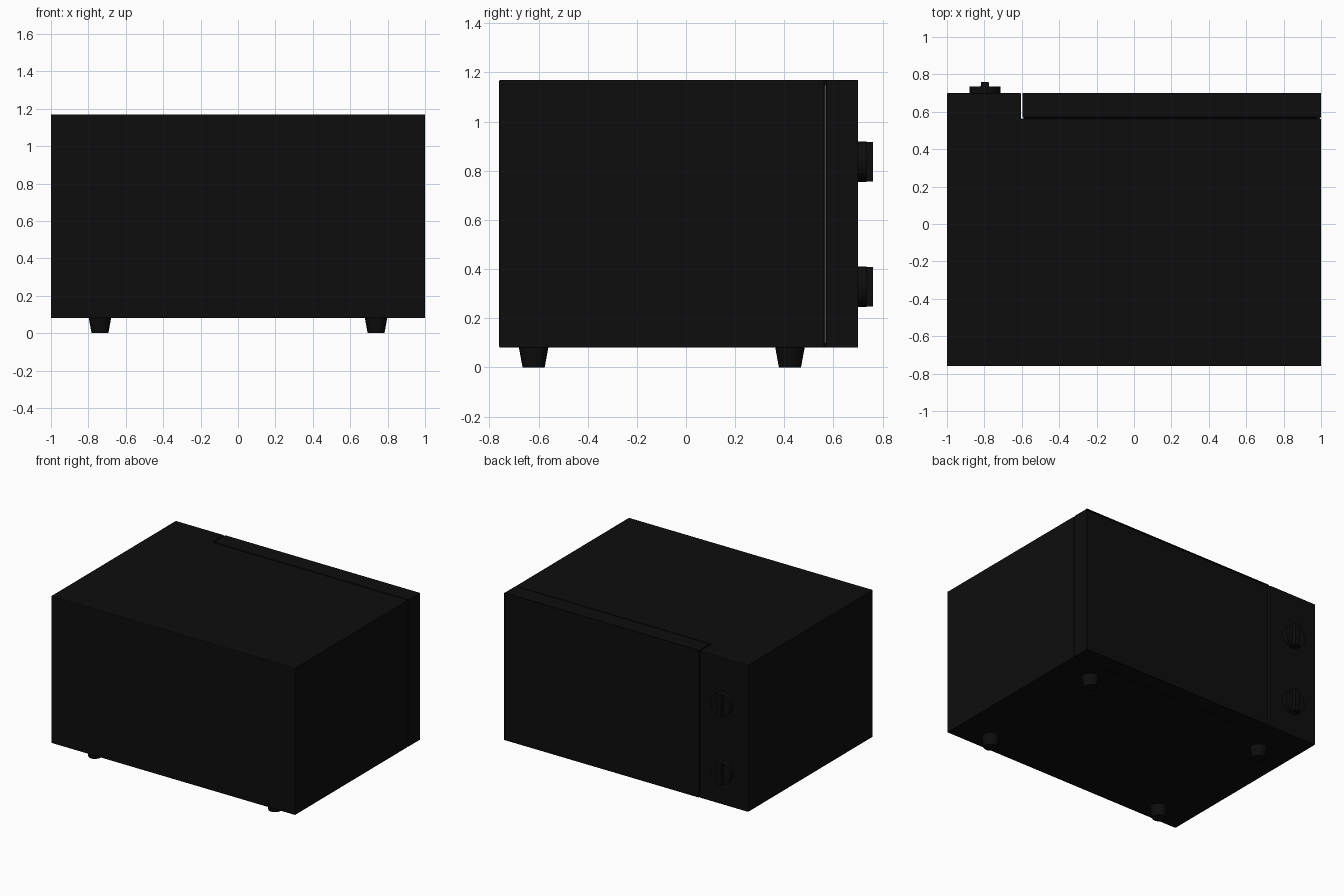
import bpy, bmesh, math
from mathutils import Matrix

if "Cube" in bpy.data.objects:
    bpy.data.objects.remove(bpy.data.objects["Cube"])


def material(name, rgb):
    m = bpy.data.materials.new(name)
    m.diffuse_color = (*rgb, 1)
    m.use_nodes = True
    m.node_tree.nodes["Principled BSDF"].inputs["Base Color"].default_value = m.diffuse_color
    return m


BLACK = material("black", (0.004, 0.004, 0.004))
GREY = material("seal grey", (0.12, 0.12, 0.12))


def make(name, bm, mat, bevel=0.0, smooth=False):
    bmesh.ops.recalc_face_normals(bm, faces=bm.faces)
    me = bpy.data.meshes.new(name)
    bm.to_mesh(me)
    bm.free()
    ob = bpy.data.objects.new(name, me)
    bpy.context.collection.objects.link(ob)
    me.materials.append(mat)
    if bevel:
        mod = ob.modifiers.new("edge", "BEVEL")
        mod.width, mod.segments = bevel, 2
    if smooth:
        bpy.context.view_layer.objects.active = ob
        ob.select_set(True)
        bpy.ops.object.shade_smooth_by_angle(angle=math.radians(35))
        ob.select_set(False)
    return ob


def prism(points, z0, z1):
    bm = bmesh.new()
    face = bm.faces.new([bm.verts.new((x, y, z0)) for x, y in points])
    up = bmesh.ops.extrude_face_region(bm, geom=[face])["geom"]
    for v in up:
        if isinstance(v, bmesh.types.BMVert):
            v.co.z = z1
    return bm


def box(x0, x1, y0, y1, z0, z1):
    return prism([(x0, y0), (x1, y0), (x1, y1), (x0, y1)], z0, z1)


Z0, Z1 = 0.08, 1.17

# Housing with the control panel column, notched for the door
housing = [(-1, -0.76), (1, -0.76), (1, 0.563), (-0.604, 0.563),
           (-0.604, 0.70), (-1, 0.70)]
make("housing", prism(housing, Z0, Z1), BLACK, 0.005)

# Door with a recessed window on its outer face
bm = box(-0.596, 1, 0.570, 0.70, Z0, Z1)
bm.faces.ensure_lookup_table()
outer = max(bm.faces, key=lambda f: f.calc_center_median().y)
bmesh.ops.inset_region(bm, faces=[outer], thickness=0.16)
moved = bmesh.ops.extrude_face_region(bm, geom=[outer])["geom"]
for v in moved:
    if isinstance(v, bmesh.types.BMVert):
        v.co.y -= 0.018
bmesh.ops.delete(bm, geom=[outer], context="FACES")
make("door", bm, BLACK, 0.003)

# Door seal and its visible hinge-side strip
make("door_seal", box(-0.59, 0.985, 0.560, 0.573, 0.10, 1.15), BLACK)
make("hinge_strip", box(0.985, 0.994, 0.561, 0.572, 0.10, 1.15), GREY)

# Two control knobs: round base with a tapered vertical grip
for i, z in enumerate((0.837, 0.328)):
    bm = bmesh.new()
    bmesh.ops.create_cone(
        bm, cap_ends=True, segments=32, radius1=0.083, radius2=0.083, depth=0.04,
        matrix=Matrix.Translation((-0.797, 0.715, z)) @ Matrix.Rotation(math.pi / 2, 4, "X"))
    make(f"knob_base_{i + 1}", bm, BLACK, smooth=True)
    grip = [(-0.821, 0.73), (-0.773, 0.73), (-0.775, 0.742), (-0.777, 0.76),
            (-0.817, 0.76), (-0.819, 0.742)]
    make(f"knob_grip_{i + 1}", prism(grip, z - 0.081, z + 0.081), BLACK)

# Four tapered feet
for side, x in (("left", -0.738), ("right", 0.738)):
    for end, y in (("front", -0.62), ("back", 0.423)):
        bm = bmesh.new()
        bmesh.ops.create_cone(bm, cap_ends=True, segments=24, radius1=0.045,
                              radius2=0.060, depth=0.082,
                              matrix=Matrix.Translation((x, y, 0.041)))
        make(f"foot_{end}_{side}", bm, BLACK, smooth=True)
